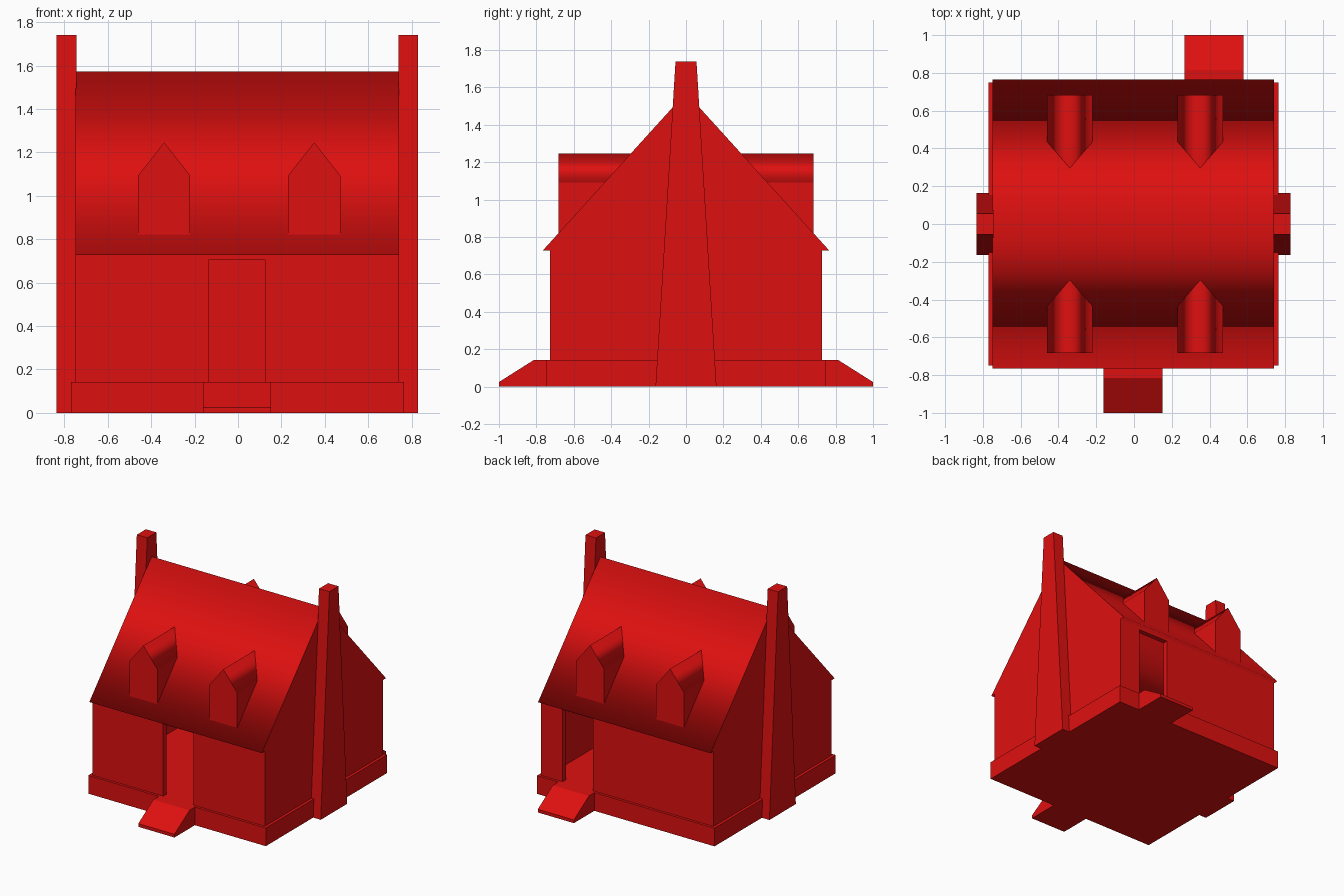
import bpy
import bmesh

cube = bpy.data.objects.get("Cube")
if cube:
    bpy.data.objects.remove(cube, do_unlink=True)

RED = (0.73, 0.005, 0.005, 1.0)
red = bpy.data.materials.new("red")
red.diffuse_color = RED
red.use_nodes = True
red.node_tree.nodes["Principled BSDF"].inputs["Base Color"].default_value = RED

CX = -0.003                            # slight sideways offset of the house
HALF_X, HALF_Y = 0.745, 0.728          # outer wall faces
BASE, EAVE, RIDGE = 0.142, 0.728, 1.572
WALL = 0.04


def prism(name, profile, axis, lo, hi, smooth=False):
    """Extrude a (y, z) profile along x, or an (x, z) profile along y."""
    def place(p, d):
        return (d, p[0], p[1]) if axis == "x" else (p[0], d, p[1])
    bm = bmesh.new()
    ends = [[bm.verts.new(place(p, d)) for p in profile] for d in (lo, hi)]
    caps = [bm.faces.new(ring) for ring in ends]
    n = len(profile)
    for i in range(n):
        j = (i + 1) % n
        bm.faces.new((ends[0][i], ends[0][j], ends[1][j], ends[1][i]))
    bmesh.ops.recalc_face_normals(bm, faces=bm.faces)
    for f in bm.faces:
        f.smooth = smooth and f not in caps
    mesh = bpy.data.meshes.new(name)
    bm.to_mesh(mesh)
    bm.free()
    mesh.materials.append(red)
    obj = bpy.data.objects.new(name, mesh)
    bpy.context.collection.objects.link(obj)
    return obj


def box(name, x0, x1, y0, y1, z0, z1):
    return prism(name, [(x0, z0), (x1, z0), (x1, z1), (x0, z1)], "y", y0, y1)


# Plinth, which is also the floor inside
box("plinth", CX - 0.767, CX + 0.767, -0.748, 0.748, 0, BASE)

# Long walls with an open doorway, each with a sloping doorstep
x0, x1 = CX - HALF_X, CX + HALF_X
for side, s, door_x in (("front", -1, -0.005), ("back", 1, 0.424)):
    d0, d1, head = door_x - 0.132, door_x + 0.132, 0.705
    outline = [(x0, BASE), (d0, BASE), (d0, head), (d1, head),
               (d1, BASE), (x1, BASE), (x1, EAVE), (x0, EAVE)]
    prism(side + "_wall", outline, "y", s * HALF_Y, s * (HALF_Y - WALL))
    step = [(s * 0.74, 0), (s, 0), (s, 0.025), (s * 0.815, BASE), (s * 0.74, BASE)]
    prism(side + "_doorstep", step, "x", door_x - 0.156, door_x + 0.156)

# End walls and tapering chimneys
inner = HALF_Y - WALL
for side, s in (("right", -1), ("left", 1)):
    xs = sorted((CX + s * HALF_X, CX + s * (HALF_X - WALL)))
    box(side + "_wall", *xs, -inner, inner, BASE, EAVE)
    stack = [(-0.163, 0), (0.163, 0), (0.056, 1.74), (-0.056, 1.74)]
    prism(side + "_chimney", stack, "x", CX + s * 0.742, CX + s * 0.832)

# Main roof
prism("roof", [(-0.766, EAVE), (0.766, EAVE), (0, RIDGE)], "x", x0, x1, smooth=True)

# Dormers with pitched roofs running back into the main roof
for side, s in (("front", -1), ("back", 1)):
    for hand, x in (("right", -0.34), ("left", 0.351)):
        name = side + "_" + hand + "_dormer"
        a, b, top = x - 0.12, x + 0.12, 1.093
        box(name, a, b, s * 0.682, s * 0.4, 0.82, top)
        prism(name + "_roof", [(a, top), (b, top), (x, 1.246)], "y",
              s * 0.682, s * 0.27, smooth=True)
